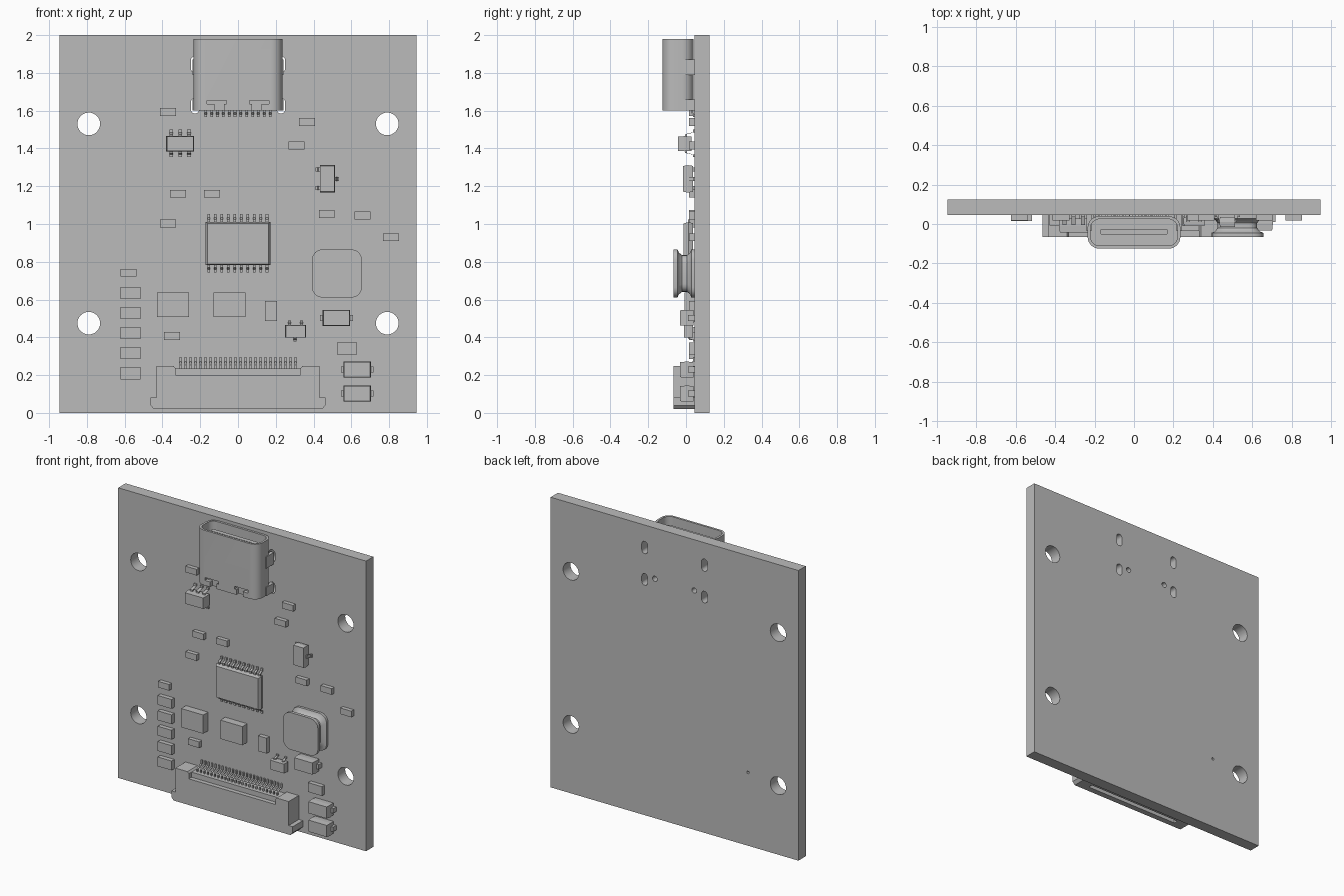
import bpy, bmesh, math
from mathutils import Vector

if "Cube" in bpy.data.objects:
    bpy.data.objects.remove(bpy.data.objects["Cube"])

grey = bpy.data.materials.new("plain grey")
grey.use_nodes = True
COLOUR = (0.5, 0.5, 0.5, 1)
grey.diffuse_color = COLOUR
grey.node_tree.nodes["Principled BSDF"].inputs["Base Color"].default_value = COLOUR

FACE = 0.045   # front surface of the board
BACK = 0.125


def outline(w, h, r=0, n=6):
    """Rectangle centred on zero, with rounded corners when r > 0."""
    if r == 0:
        return [(-w/2, -h/2), (w/2, -h/2), (w/2, h/2), (-w/2, h/2)]
    pts = []
    for k, (sx, sy) in enumerate([(1, 1), (-1, 1), (-1, -1), (1, -1)]):
        for i in range(n + 1):
            a = math.pi / 2 * (k + i / n)
            pts.append((sx*(w/2 - r) + r*math.cos(a), sy*(h/2 - r) + r*math.sin(a)))
    clean = []
    for p in pts:
        if not clean or (Vector(p) - Vector(clean[-1])).length > 1e-5:
            clean.append(p)
    if (Vector(clean[0]) - Vector(clean[-1])).length < 1e-5:
        clean.pop()
    return clean


def loft(name, pts, sections, axis="y", centre=(0, 0), smooth=False):
    """Stack scaled copies of an outline along an axis: (position, scale)."""
    bm = bmesh.new()
    rings = []
    for d, s in sections:
        ring = []
        for p, q in pts:
            u, v = centre[0] + p*s, centre[1] + q*s
            co = {"x": (d, u, v), "y": (u, d, v), "z": (u, v, d)}[axis]
            ring.append(bm.verts.new(co))
        rings.append(ring)
    bm.faces.new(rings[0])
    bm.faces.new(rings[-1])
    count = len(pts)
    for a, b in zip(rings, rings[1:]):
        for i in range(count):
            j = (i + 1) % count
            bm.faces.new((a[i], a[j], b[j], b[i]))
    bmesh.ops.recalc_face_normals(bm, faces=bm.faces)
    mesh = bpy.data.meshes.new(name)
    bm.to_mesh(mesh)
    bm.free()
    mesh.materials.append(grey)
    ob = bpy.data.objects.new(name, mesh)
    bpy.context.collection.objects.link(ob)
    if smooth:
        soften(ob)
    return ob


def soften(ob):
    bpy.ops.object.select_all(action="DESELECT")
    bpy.context.view_layer.objects.active = ob
    ob.select_set(True)
    bpy.ops.object.shade_smooth_by_angle(angle=math.radians(35))


def box(name, x0, x1, y0, y1, z0, z1):
    return loft(name, outline(x1 - x0, z1 - z0), [(y0, 1), (y1, 1)],
                centre=((x0 + x1)/2, (z0 + z1)/2))


def cut(ob, cutters):
    for c in cutters:
        m = ob.modifiers.new("cut", "BOOLEAN")
        m.operation, m.solver, m.object = "DIFFERENCE", "EXACT", c
        bpy.context.view_layer.objects.active = ob
        bpy.ops.object.modifier_apply(modifier=m.name)
        bpy.data.objects.remove(c)


def pin(name, x, z, way, reach, width, lift):
    """Bent leg leaving a body at (x, z) and landing on the board."""
    t = 0.009
    path = [(-0.012, lift), (reach*0.3, lift), (reach*0.6, FACE - t), (reach, FACE - t)]
    prof = path + [(o, y + t) for o, y in reversed(path)]
    if way in ("up", "down"):
        s = 1 if way == "up" else -1
        pts = [(y, z + s*o) for o, y in prof]
        return loft(name, pts, [(x - width/2, 1), (x + width/2, 1)], "x")
    s = 1 if way == "left" else -1
    pts = [(x + s*o, y) for o, y in prof]
    return loft(name, pts, [(z - width/2, 1), (z + width/2, 1)], "z")


def package(name, x, z, w, h, front, rear=0.036):
    """Moulded body, widest at its middle seam."""
    mid = (front + rear) / 2
    return loft(name, outline(w, h), [(rear, 0.95), (mid, 1), (front, 0.94)], centre=(x, z))


# Board with mounting holes, connector slots, peg holes and a small via
board = box("board", -0.945, 0.945, FACE, BACK, 0, 2)
holes = [(-0.56, 0.505, 0.018, 0.018)]
for s in (-1, 1):
    holes += [(s*0.79, 0.475, 0.12, 0.12), (s*0.79, 1.53, 0.12, 0.12),
              (s*0.228, 1.845, 0.044, 0.085), (s*0.228, 1.625, 0.044, 0.08),
              (s*0.15, 1.65, 0.036, 0.036)]
cut(board, [loft("hole_cutter", outline(w, h, w/2, 8), [(0, 1), (0.2, 1)], centre=(x, z))
            for x, z, w, h in holes])
soften(board)

# Port: hollow rounded shell, tongue, side tabs and rear contacts
PORT = (0, -0.0425)
shell = loft("port_shell", outline(0.47, 0.165, 0.06, 8), [(1.6, 1), (1.98, 1)], "z", PORT)
cutters = [loft("cavity_cutter", outline(0.44, 0.135, 0.046, 8), [(1.68, 1), (2.1, 1)], "z", PORT)]
for s in (-1, 1):
    a, b = sorted((s*0.06, s*0.165))
    cutters.append(box("slit_cutter", a, b, -0.2, -0.1, 1.635, 1.655))
    a, b = sorted((s*0.075, s*0.125))
    cutters.append(box("notch_cutter", a, b, -0.2, -0.1, 1.55, 1.64))
cut(shell, cutters)
soften(shell)
loft("port_tongue", outline(0.345, 0.03, 0.012, 4), [(1.67, 1), (1.95, 1)], "z", (0, -0.04), True)
for s in (-1, 1):
    a, b = sorted((s*0.215, s*0.24))
    box("port_tab_upper", a, b, -0.035, FACE + 0.005, 1.79, 1.87)
    box("port_tab_lower", a, b, -0.035, FACE + 0.005, 1.6, 1.66)
for i in range(12):
    pin("port_contact", -0.17 + i*0.0309, 1.6, "down", 0.034, 0.014, 0.026)

# Small chip parts, flat on the board
for x, z in [(-0.37, 1.592), (0.365, 1.54), (0.31, 1.415), (-0.317, 1.16), (-0.137, 1.16),
             (-0.37, 1.003), (0.47, 1.053), (0.66, 1.045), (0.81, 0.93), (-0.58, 0.742),
             (-0.35, 0.408)]:
    box("small_resistor", x - 0.042, x + 0.042, 0.017, FACE, z - 0.021, z + 0.021)
for x, z in [(-0.57, 0.21 + i*0.106) for i in range(5)] + [(0.577, 0.34)]:
    box("capacitor", x - 0.053, x + 0.053, 0.015, FACE, z - 0.032, z + 0.032)
box("upright_capacitor", 0.143, 0.207, 0.015, FACE, 0.487, 0.593)
for x in (-0.344, -0.045):
    box("large_capacitor", x - 0.084, x + 0.084, -0.008, FACE, 0.508, 0.637)

# Main chip with ten legs on each long side
package("main_chip", 0, 0.896, 0.342, 0.228, -0.012)
for i in range(10):
    x = -0.154 + i*0.0342
    pin("main_chip_leg", x, 1.01, "up", 0.042, 0.014, 0.01)
    pin("main_chip_leg", x, 0.782, "down", 0.04, 0.014, 0.01)

# Six-legged regulator
package("regulator", -0.306, 1.425, 0.148, 0.08, -0.042, 0.028)
for x in (-0.353, -0.306, -0.259):
    pin("regulator_leg", x, 1.464, "up", 0.036, 0.02, -0.005)
    pin("regulator_leg", x, 1.386, "down", 0.032, 0.02, -0.005)

# Three-legged transistors, one upright and one lying
package("upright_transistor", 0.473, 1.239, 0.08, 0.145, -0.015)
for z in (1.288, 1.19):
    pin("transistor_leg", 0.434, z, "right", 0.024, 0.022, 0.01)
pin("transistor_leg", 0.512, 1.239, "left", 0.024, 0.022, 0.01)
package("lying_transistor", 0.305, 0.432, 0.11, 0.068, -0.01)
for x in (0.272, 0.335):
    pin("transistor_leg", x, 0.466, "up", 0.024, 0.016, 0.01)
pin("transistor_leg", 0.303, 0.4, "down", 0.022, 0.016, 0.01)

# Diodes with a wide tab at each end
for x, z in [(0.521, 0.503), (0.631, 0.229), (0.631, 0.102)]:
    package("diode", x, z, 0.146, 0.085, -0.033, 0.04)
    for s in (-1, 1):
        a, b = sorted((x + s*0.06, x + s*0.087))
        box("diode_tab", a, b, 0.01, FACE, z - 0.016, z + 0.016)

# Inductor: bobbin with two flanges and a narrow waist
loft("inductor", outline(0.264, 0.256, 0.055, 4),
     [(FACE, 1), (0.028, 1), (0.022, 0.86), (0.005, 0.76), (-0.02, 0.76), (-0.038, 0.86),
      (-0.045, 1), (-0.067, 1)], centre=(0.524, 0.738), smooth=True)

# Ribbon connector: stepped body with a mouth below and a recessed middle
half = [(0.445, 0.02), (0.463, 0.04), (0.463, 0.082), (0.432, 0.082), (0.432, 0.247),
        (0.34, 0.247), (0.33, 0.235)]
body = loft("ribbon_connector", half + [(-x, z) for x, z in reversed(half)],
            [(FACE, 1), (-0.065, 1)])
cut(body, [box("recess_cutter", -0.33, 0.33, -0.1, -0.035, 0.2, 0.3),
           box("mouth_cutter", -0.36, 0.36, -0.025, 0.005, -0.1, 0.15)])
for i in range(24):
    pin("ribbon_contact", -0.305 + i*0.0265, 0.235, "up", 0.062, 0.01, -0.01)
